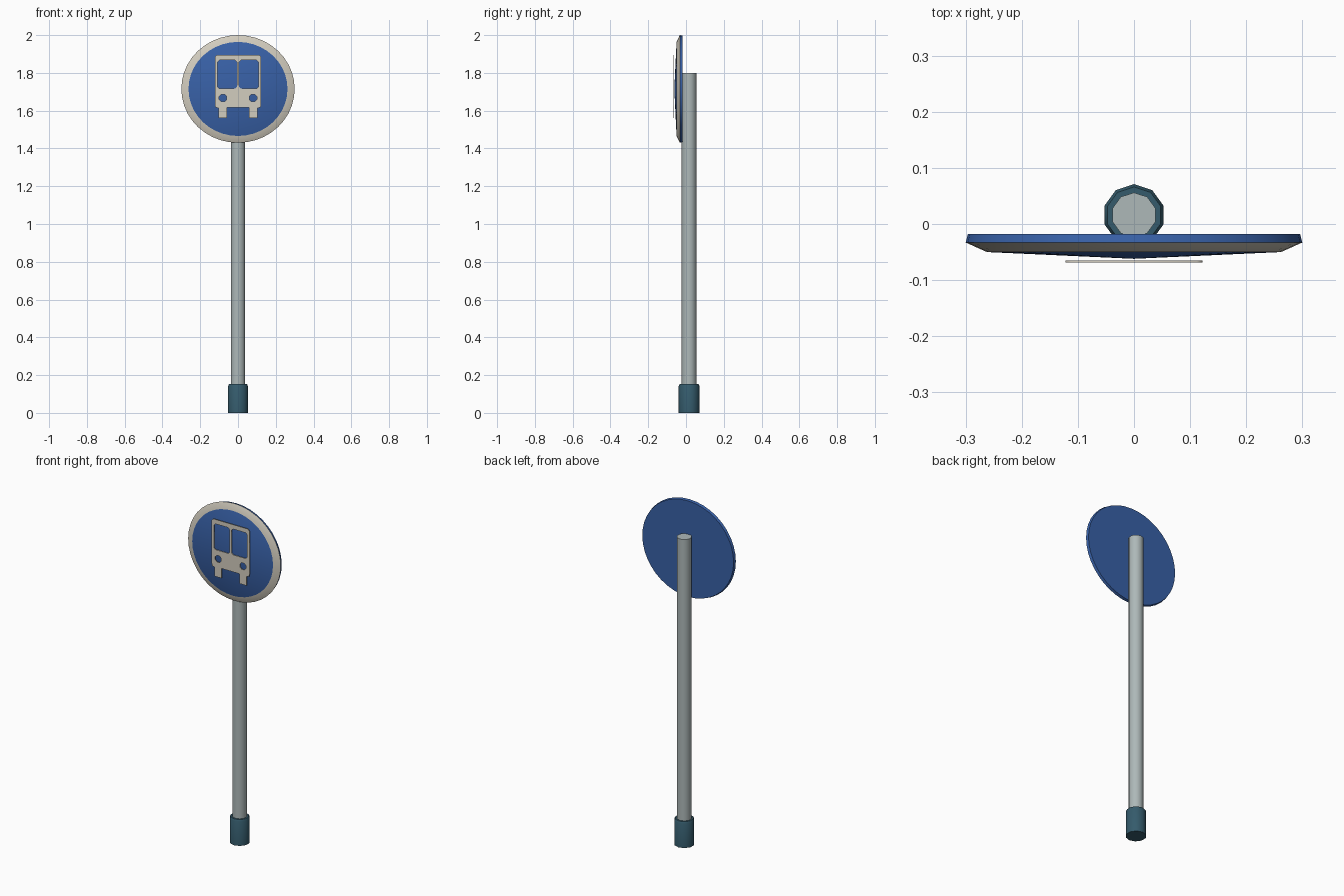
import bpy, bmesh, math
from mathutils import Matrix

if "Cube" in bpy.data.objects:
    bpy.data.objects.remove(bpy.data.objects["Cube"])


def material(name, rgb):
    m = bpy.data.materials.new(name)
    m.diffuse_color = (*rgb, 1)
    m.use_nodes = True
    m.node_tree.nodes["Principled BSDF"].inputs["Base Color"].default_value = m.diffuse_color
    return m


BLUE = material("sign blue", (0.04, 0.12, 0.39))
CREAM = material("cream white", (0.65, 0.61, 0.52))
GREY = material("pole grey", (0.42, 0.48, 0.48))
TEAL = material("dark teal", (0.035, 0.105, 0.15))


def lathe(name, profile, sides, mats, rule=None, matrix=Matrix(), start=0.0):
    """Revolve (radius, height) points around local z, then apply matrix."""
    bm = bmesh.new()
    rings = []
    for r, h in profile:
        if r == 0:
            rings.append([bm.verts.new((0, 0, h))] * sides)
        else:
            rings.append([bm.verts.new((r * math.cos(start + math.tau * i / sides),
                                        r * math.sin(start + math.tau * i / sides), h))
                          for i in range(sides)])
    for k, (a, b) in enumerate(zip(rings, rings[1:])):
        for i in range(sides):
            j = (i + 1) % sides
            f = bm.faces.new(list(dict.fromkeys((a[i], a[j], b[j], b[i]))))
            f.material_index = rule[k] if rule else 0
    bm.transform(matrix)
    bmesh.ops.recalc_face_normals(bm, faces=bm.faces)
    me = bpy.data.meshes.new(name)
    bm.to_mesh(me)
    bm.free()
    for m in mats:
        me.materials.append(m)
    ob = bpy.data.objects.new(name, me)
    bpy.context.collection.objects.link(ob)
    activate(ob)
    bpy.ops.object.shade_smooth_by_angle(angle=math.radians(40))
    return ob


def activate(ob):
    bpy.ops.object.select_all(action='DESELECT')
    ob.select_set(True)
    bpy.context.view_layer.objects.active = ob


# Pole and foot sleeve, ten-sided
at = Matrix.Translation((0, 0.016, 0))
lathe("pole", [(0, 0.02), (0.04, 0.02), (0.04, 1.8), (0, 1.8)], 10, [GREY],
      matrix=at, start=math.pi / 2)
lathe("pole_foot", [(0, 0), (0.055, 0), (0.055, 0.142), (0.05, 0.152), (0, 0.152)],
      10, [TEAL], matrix=at, start=math.pi / 2)

# Slightly squashed sign disc: flat blue back, cream rim, shallow blue cone
SIGN_Z = 1.715
face_front = (Matrix.Translation((0, 0, SIGN_Z)) @ Matrix.Diagonal((1, 1, 0.95, 1))
              @ Matrix.Rotation(math.pi / 2, 4, 'X'))
lathe("sign_disc", [(0, 0.018), (0.296, 0.018), (0.3, 0.033), (0.262, 0.05), (0, 0.062)],
      40, [BLUE, CREAM], rule=[0, 0, 1, 0], matrix=face_front)


# Bus pictogram: thin plate with window and lamp holes
def rounded_rect(x0, x1, z0, z1, c):
    return [(x0 + c, z0), (x1 - c, z0), (x1, z0 + c), (x1, z1 - c),
            (x1 - c, z1), (x0 + c, z1), (x0, z1 - c), (x0, z0 + c)]


half = [(0.058, 1.617), (0.058, 1.56), (0.103, 1.56), (0.103, 1.614),
        (0.119, 1.617), (0.122, 1.63), (0.122, 1.884), (0.112, 1.894)]
loops = [half + [(-x, z) for x, z in reversed(half)]]
for s in (-1, 1):
    window = rounded_rect(0.006, 0.108, 1.717, 1.868, 0.01)
    lamp = [(0.08 + 0.021 * math.cos(math.tau * (i + 0.5) / 8),
             1.667 + 0.021 * math.sin(math.tau * (i + 0.5) / 8)) for i in range(8)]
    loops += [[(s * x, z) for x, z in p] for p in (window, lamp)]

cu = bpy.data.curves.new("bus_symbol", 'CURVE')
cu.dimensions = '2D'
cu.fill_mode = 'BOTH'
cu.extrude = 0.002
for pts in loops:
    sp = cu.splines.new('POLY')
    sp.points.add(len(pts) - 1)
    for p, (x, z) in zip(sp.points, pts):
        p.co = (x, z, 0, 1)
    sp.use_cyclic_u = True
cu.materials.append(CREAM)
bus = bpy.data.objects.new("bus_symbol", cu)
bpy.context.collection.objects.link(bus)
bus.location.y = -0.067
bus.rotation_euler.x = math.pi / 2
activate(bus)
bpy.ops.object.convert(target='MESH')
